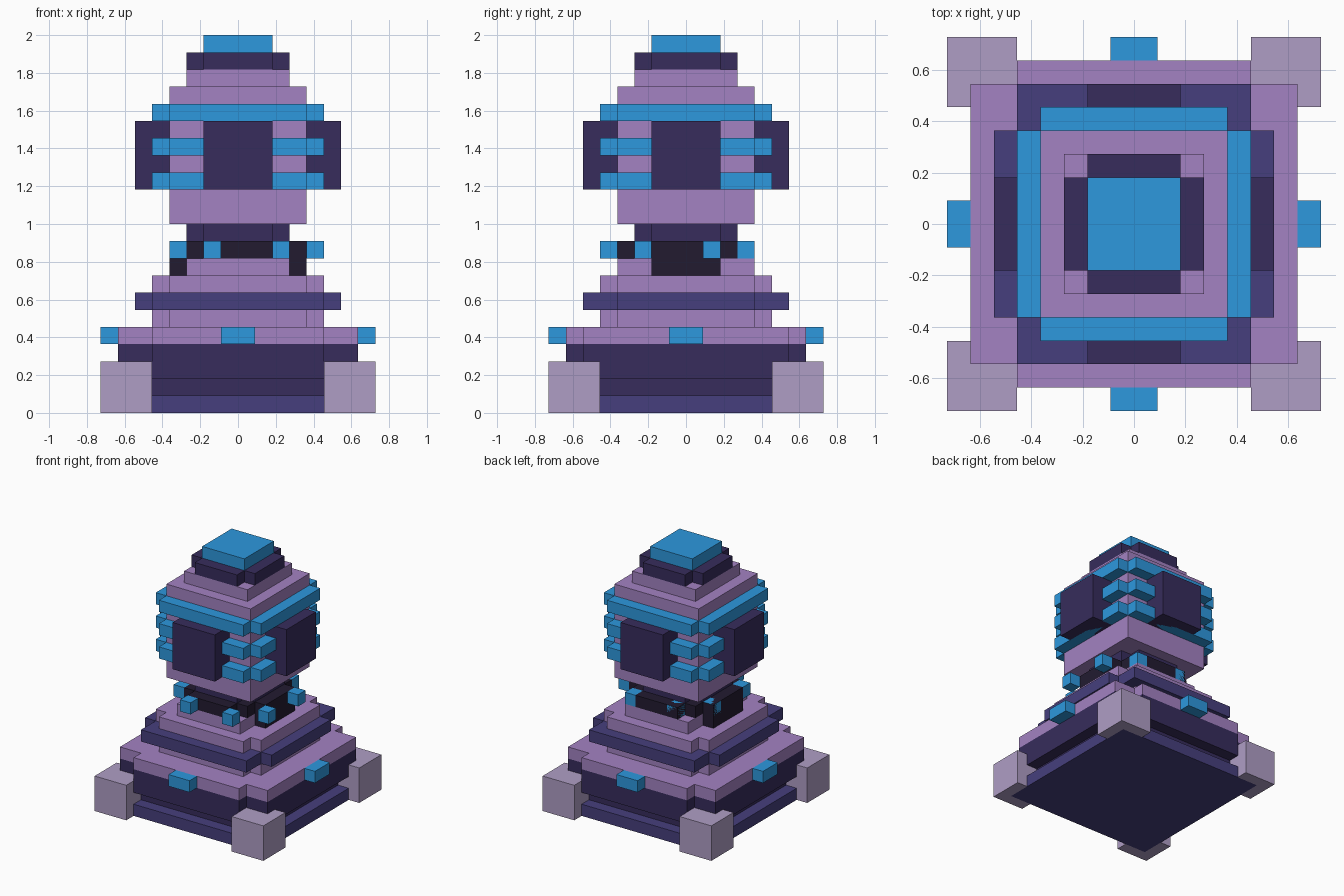
import bpy, bmesh

if "Cube" in bpy.data.objects:
    bpy.data.objects.remove(bpy.data.objects["Cube"])

U = 1 / 11  # one block; the model is 22 blocks tall


def material(name, hex_code):
    def linear(c):
        return c / 12.92 if c <= 0.04045 else ((c + 0.055) / 1.055) ** 2.4
    m = bpy.data.materials.new(name)
    rgb = [linear(int(hex_code[i:i + 2], 16) / 255) for i in (0, 2, 4)]
    m.diffuse_color = (*rgb, 1)
    m.use_nodes = True
    m.node_tree.nodes["Principled BSDF"].inputs["Base Color"].default_value = m.diffuse_color
    return m


PURPLE = material("purple", "A382C2")
PALE = material("pale_lilac", "AF9EC5")
INDIGO = material("indigo", "463F7D")
DARK = material("dark_violet", "372C5C")
BLACK = material("near_black", "221B30")
BLUE = material("bright_blue", "2D98DE")


def prism(bm, outline, z0, z1):
    """Extrude a plan outline (in blocks) from z0 to z1."""
    face = bm.faces.new([bm.verts.new((x * U, y * U, z0 * U)) for x, y in outline])
    top = bmesh.ops.extrude_face_region(bm, geom=[face])["geom"]
    verts = [v for v in top if isinstance(v, bmesh.types.BMVert)]
    bmesh.ops.translate(bm, verts=verts, vec=(0, 0, (z1 - z0) * U))


def finish(name, bm, mat):
    bmesh.ops.recalc_face_normals(bm, faces=bm.faces[:])
    mesh = bpy.data.meshes.new(name)
    bm.to_mesh(mesh)
    bm.free()
    mesh.materials.append(mat)
    bpy.context.collection.objects.link(bpy.data.objects.new(name, mesh))


def boxes(name, mat, items):
    """Boxes given as x0, x1, y0, y1, z0, z1."""
    bm = bmesh.new()
    for x0, x1, y0, y1, z0, z1 in items:
        prism(bm, [(x0, y0), (x1, y0), (x1, y1), (x0, y1)], z0, z1)
    finish(name, bm, mat)


def slab(name, mat, hx, hy, z0, z1):
    boxes(name, mat, [(-hx, hx, -hy, hy, z0, z1)])


def notched(name, mat, a, b, c, d, z0, z1):
    """Slab with stepped corners: half size a x b joined with c x d (c > a, d < b)."""
    q = [(c, d), (a, d), (a, b)]
    half = q + [(-x, y) for x, y in reversed(q)]
    bm = bmesh.new()
    prism(bm, half + [(-x, -y) for x, y in half], z0, z1)
    finish(name, bm, mat)


def four_sides(name, mat, half, inner, outer, z0, z1):
    """One block on each of the four sides."""
    boxes(name, mat, [(-half, half, inner, outer, z0, z1),
                      (-half, half, -outer, -inner, z0, z1),
                      (inner, outer, -half, half, z0, z1),
                      (-outer, -inner, -half, half, z0, z1)])


# Stepped base
slab("base_plate", INDIGO, 7, 7, 0, 1)
slab("base_recess", DARK, 6, 6, 1, 2)
notched("base_wall", DARK, 5, 7, 7, 6, 2, 4)
notched("base_top", PURPLE, 5, 7, 7, 6, 4, 5)
four_sides("base_light", BLUE, 1, 7, 8, 4, 5)
boxes("corner_foot", PALE, [(min(5 * sx, 8 * sx), max(5 * sx, 8 * sx),
                             min(5 * sy, 8 * sy), max(5 * sy, 8 * sy), 0, 3)
                            for sx in (-1, 1) for sy in (-1, 1)])

# Shoulder tiers
notched("lower_tier", PURPLE, 4, 5, 5, 4, 5, 6)
notched("indigo_collar", INDIGO, 5, 6, 6, 4, 6, 7)
notched("upper_tier", PURPLE, 4, 5, 5, 4, 7, 8)
slab("neck_seat", PURPLE, 3, 4, 8, 9)

# Neck with a ring of small lights
notched("neck_vent_lower", BLACK, 2, 3, 4, 2, 8, 9)
notched("neck_vent_upper", BLACK, 2, 4, 4, 2, 9, 10)
slab("neck_core", BLACK, 3, 3, 9, 10)
notched("neck_top", DARK, 2, 3, 3, 2, 10, 11)
ring = [(x, y) for x in (-4, 4) for y in (-3, 1)] + [(x, y) for x in (-2, 2) for y in (-5, 3)]
boxes("neck_light", BLUE, [(x, x + 1, y, y + 1, 9, 10) for x, y in ring])

# Head with side plates and blue bands
slab("head", PURPLE, 4, 4, 11, 17)
four_sides("head_plate", DARK, 2, 4, 6, 13, 17)
for i, z in enumerate((13, 15, 17)):
    notched(f"head_band_{i + 1}", BLUE, 4, 5, 5, 4, z, z + 1)

# Stepped crown
slab("crown_lower", PURPLE, 4, 4, 18, 19)
slab("crown_upper", PURPLE, 3, 3, 19, 20)
notched("crown_rim", DARK, 2, 3, 3, 2, 20, 21)
slab("crown_cap", BLUE, 2, 2, 21, 22)
